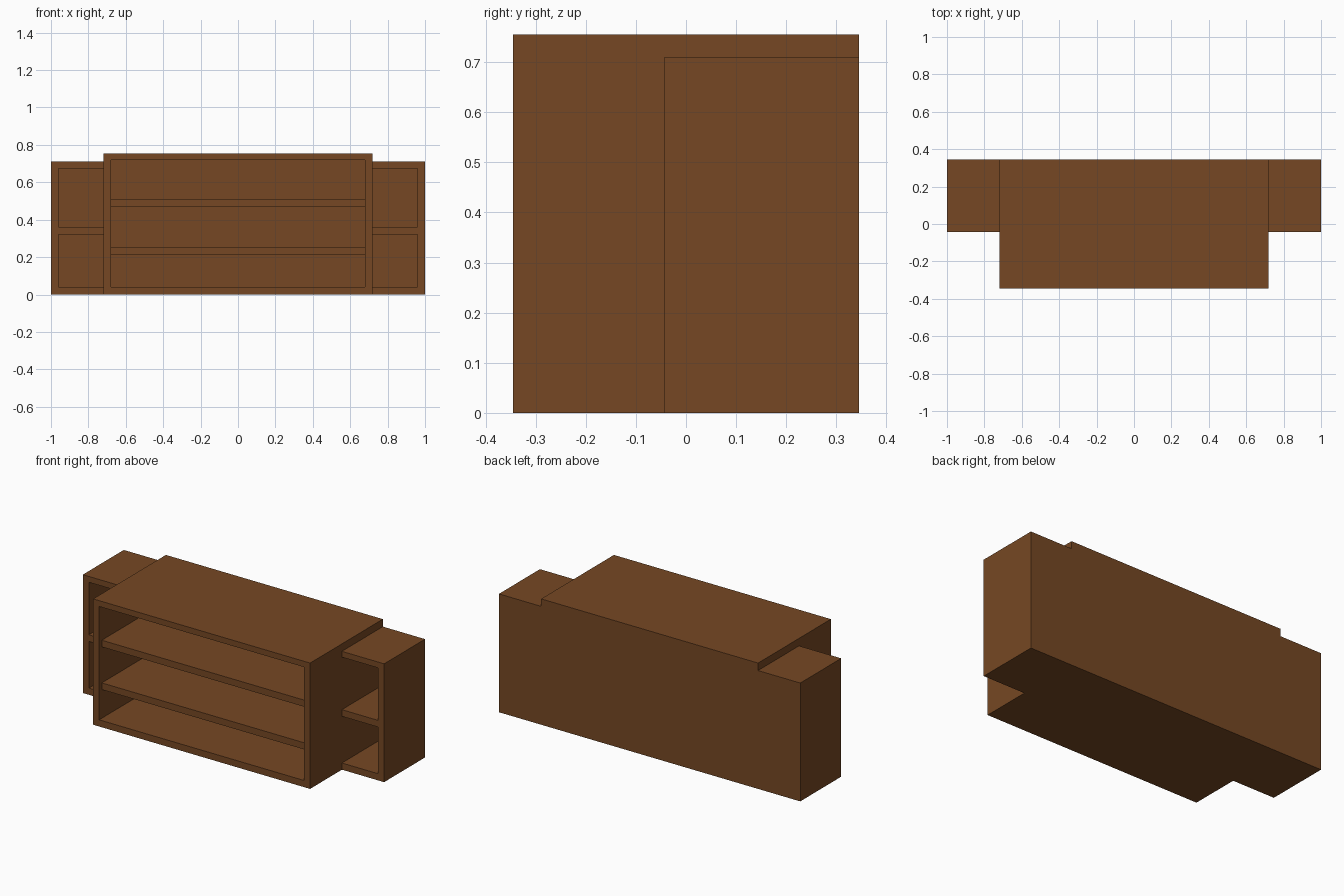
import bpy

if "Cube" in bpy.data.objects:
    bpy.data.objects.remove(bpy.data.objects["Cube"])

wood = bpy.data.materials.new("brown wood")
wood.diffuse_color = (0.18, 0.064, 0.017, 1)
wood.use_nodes = True
wood.node_tree.nodes["Principled BSDF"].inputs["Base Color"].default_value = wood.diffuse_color

T = 0.04                 # board thickness
BACK, FRONT = 0.345, -0.345
SIDE_FRONT = -0.043      # front of the shallower side cabinets


def board(name, x, y, z):
    """Axis-aligned board from (min, max) ranges."""
    bpy.ops.mesh.primitive_cube_add(size=1)
    o = bpy.context.object
    o.name = name
    for v in o.data.vertices:
        v.co = [r[0] if c < 0 else r[1] for c, r in zip(v.co, (x, y, z))]
    o.data.materials.append(wood)
    return o


# Central cabinet: carcass
W, H = 0.72, 0.755
IW = W - T
depth = (FRONT, BACK)
inner = (FRONT, BACK - T)
board("main_left_wall", (-W, -IW), depth, (0, H))
board("main_right_wall", (IW, W), depth, (0, H))
board("main_bottom", (-IW, IW), depth, (0, T))
board("main_top", (-IW, IW), depth, (H - T + 0.005, H))
board("main_back", (-IW, IW), (BACK - T, BACK), (T, H - T + 0.005))

# Central cabinet: two slightly recessed shelves
for i, (z0, z1) in enumerate(((0.212, 0.252), (0.468, 0.508))):
    board(f"main_shelf_{i + 1}", (-IW, IW), (FRONT + 0.025, BACK - T), (z0, z1))

# Side cabinets, one on each end
SH = 0.71
for s, side in ((-1, "left"), (1, "right")):
    def span(a, b):
        return tuple(sorted((s * a, s * b)))
    d = (SIDE_FRONT, BACK)
    board(side + "_outer_wall", span(1 - T, 1), d, (0, SH))
    board(side + "_bottom", span(W, 1 - T), d, (0, T))
    board(side + "_top", span(W, 1 - T), d, (SH - 0.035, SH))
    board(side + "_back", span(W, 1 - T), (BACK - T, BACK), (T, SH - 0.035))
    board(side + "_shelf", span(W, 1 - T), (SIDE_FRONT, BACK - T), (0.32, 0.36))
